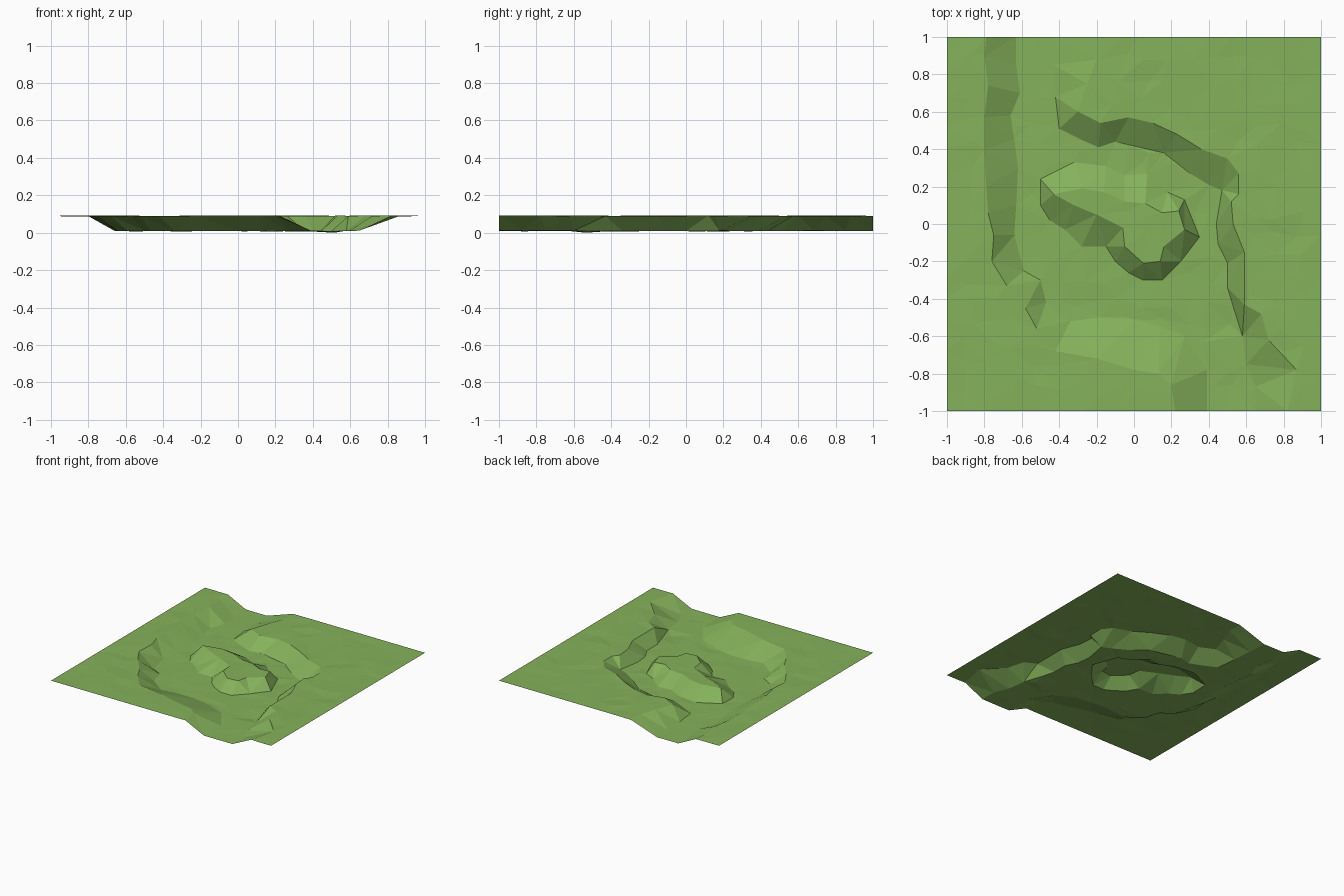
import bpy, random
from mathutils import Vector
from mathutils.geometry import delaunay_2d_cdt

random.seed(4)
if "Cube" in bpy.data.objects:
    bpy.data.objects.remove(bpy.data.objects["Cube"])

HIGH, LOW = 0.09, 0.01

# Bank lines in hundredths, running from the back edge to the front edge
west_top = [(-79, 100), (-80, 90), (-78, 74), (-88, 68), (-80, 57), (-80, 40), (-79, 20),
            (-78, 6), (-75, -6), (-76, -20), (-68, -33), (-58, -45), (-52, -56), (-42, -68),
            (-20, -72), (0, -78), (13, -80), (20, -86), (22, -100)]
west_base = [(-63, 100), (-63, 85), (-61, 70), (-66, 58), (-64, 45), (-62, 30), (-63, 10),
             (-64, -6), (-59, -25), (-50, -30), (-47, -42), (-34, -52), (-18, -50), (0, -51),
             (14, -55), (27, -60), (37, -63), (39, -78), (39, -100)]
east_top = [(-20, 100), (-20, 88), (-25, 75), (-30, 60), (-18, 54), (-12, 64), (-3, 57),
            (10, 54), (23, 48), (36, 40), (50, 35), (56, 27), (56, 16), (52, 12), (53, 0),
            (59, -15), (59, -43), (68, -48), (72, -62), (87, -78), (82, -100)]
east_base = [(-44, 100), (-43, 85), (-42, 68), (-40, 51), (-28, 45), (-19, 41), (-10, 44),
             (16, 38), (30, 27), (40, 21), (47, 18), (44, 0), (45, -11), (50, -21), (50, -34),
             (53, -44), (58, -60), (60, -75), (65, -87), (65, -100)]
# Closed outlines of the hill in the valley
hill_base = [(-50, 24), (-32, 33), (-15, 31), (-5, 26), (7, 27), (18, 17), (27, 13), (35, -7),
             (25, -20), (15, -30), (5, -30), (-3, -26), (-10, -20), (-15, -12), (-28, -12),
             (-37, -3), (-45, 2), (-50, 10)]
hill_top = [(-43, 16), (-28, 19), (-16, 17), (-5, 12), (6, 11), (15, 6), (24, 7), (27, -3),
            (16, -12), (14, -20), (5, -21), (-5, -12), (-6, -2), (-20, 5), (-32, 10)]


def scaled(line):
    return [Vector((x / 100, y / 100)) for x, y in line]


def inside(p, ring):
    hit = False
    for a, b in zip(ring, ring[1:] + ring[:1]):
        if (a.y > p.y) != (b.y > p.y) and p.x < a.x + (b.x - a.x) * (p.y - a.y) / (b.y - a.y):
            hit = not hit
    return hit


points, heights, edges = [], [], []


def add_line(line, height, closed=False):
    start = len(points)
    for p in scaled(line):
        points.append(p)
        heights.append(height + random.uniform(-0.002, 0.002))
        if len(points) - 1 > start:
            edges.append((len(points) - 2, len(points) - 1))
    if closed:
        edges.append((len(points) - 1, start))


add_line(west_top, HIGH)
add_line(east_top, HIGH)
add_line(west_base, LOW)
add_line(east_base, LOW)
add_line(hill_base, LOW, True)
add_line(hill_top, HIGH, True)

valley = scaled(west_top) + scaled(east_top)[::-1]
floor = scaled(west_base) + scaled(east_base)[::-1]
mound, crown = scaled(hill_base), scaled(hill_top)


def ground_height(p):
    """Height of flat ground, or None on the sloping banks."""
    if inside(p, crown):
        return HIGH
    if inside(p, mound):
        return None
    if inside(p, floor):
        return LOW
    return None if inside(p, valley) else HIGH


# Loose scatter of ground points, with a straight outer border
STEPS = 17
contour = list(points)
for i in range(STEPS + 1):
    for j in range(STEPS + 1):
        border_x, border_y = i in (0, STEPS), j in (0, STEPS)
        p = Vector((2 * i / STEPS - 1, 2 * j / STEPS - 1))
        p.x += 0 if border_x else random.uniform(-0.035, 0.035)
        p.y += 0 if border_y else random.uniform(-0.035, 0.035)
        z = ground_height(p * 0.9999)
        gap = min((p - c).length for c in contour)
        if z is not None and gap > 0.045:
            points.append(p)
            on_edge = border_x or border_y
            heights.append(z + (0 if on_edge else random.uniform(-0.004, 0.002)))

# Lowest ground point rests on the floor plane
heights[heights.index(min(heights))] = 0.0

verts, _, faces, origin, _, _ = delaunay_2d_cdt(points, edges, [], 0, 1e-5)
coords = [(v.x, v.y, heights[src[0]] if src else LOW) for v, src in zip(verts, origin)]

mesh = bpy.data.meshes.new("terrain")
mesh.from_pydata(coords, [], faces)
mesh.update()
terrain = bpy.data.objects.new("terrain", mesh)
bpy.context.collection.objects.link(terrain)

# Grass colour
grass = bpy.data.materials.new("grass_green")
grass.use_nodes = True
colour = (0.235, 0.445, 0.105, 1)
grass.diffuse_color = colour
grass.node_tree.nodes["Principled BSDF"].inputs["Base Color"].default_value = colour
mesh.materials.append(grass)
